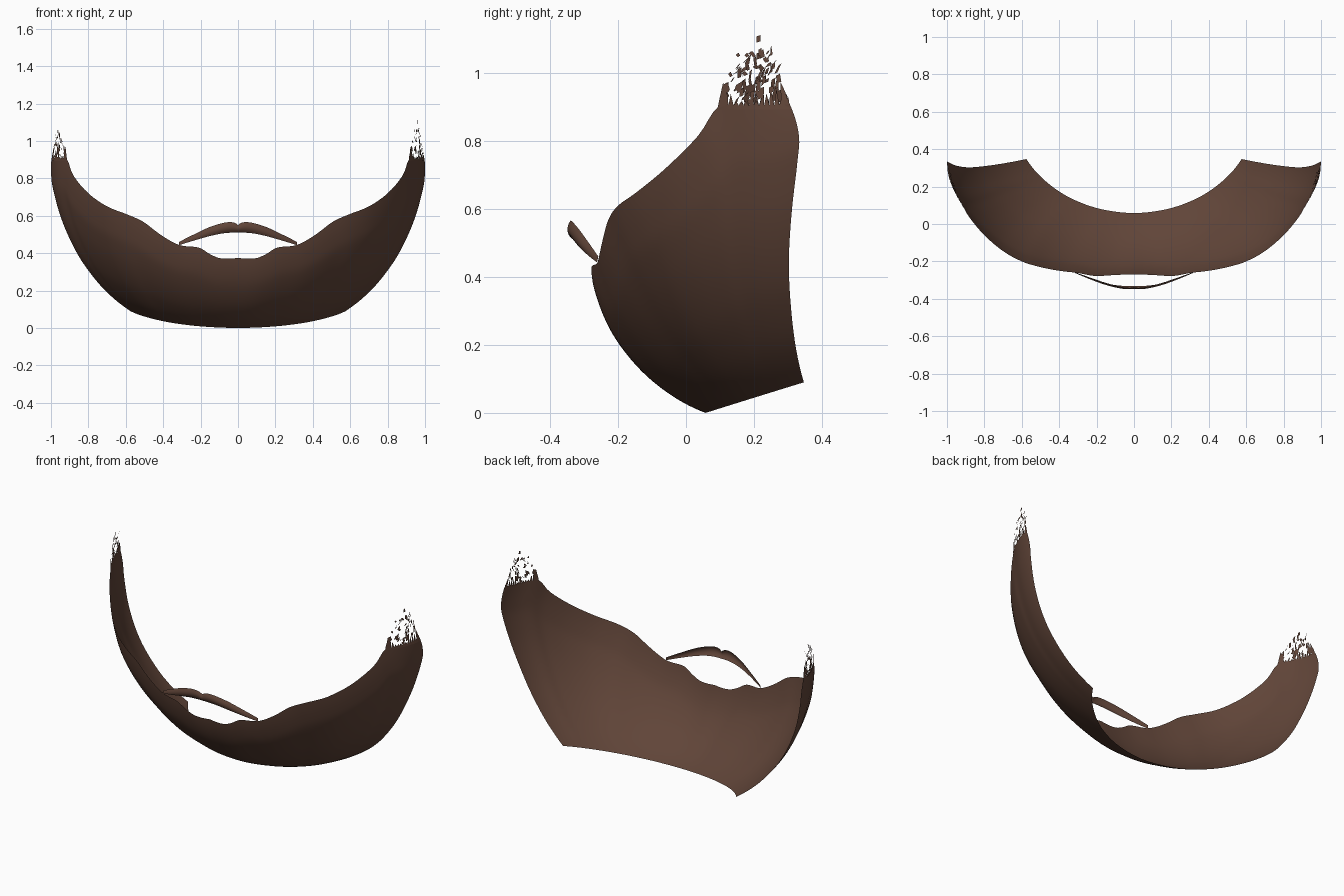
import bpy, bmesh, random
from mathutils import Vector

if "Cube" in bpy.data.objects:
    bpy.data.objects.remove(bpy.data.objects["Cube"])
random.seed(7)

brown = bpy.data.materials.new("dark brown hair")
brown.diffuse_color = (0.118, 0.059, 0.040, 1)
brown.use_nodes = True
brown.node_tree.nodes["Principled BSDF"].inputs["Base Color"].default_value = brown.diffuse_color


def spline(pts, t):
    """Catmull-Rom point through pts, t in 0..1."""
    p = [Vector(q) for q in pts]
    p = [3 * p[0] - 3 * p[1] + p[2]] + p + [3 * p[-1] - 3 * p[-2] + p[-3]]
    f = t * (len(pts) - 1)
    i = min(int(f), len(pts) - 2)
    f -= i
    a, b, c, d = p[i:i + 4]
    return 0.5 * (2 * b + (c - a) * f + (2 * a - 5 * b + 4 * c - d) * f * f
                  + (3 * b - a - 3 * c + d) * f ** 3)


def finish(name, bm, mirror):
    me = bpy.data.meshes.new(name)
    bm.to_mesh(me)
    bm.free()
    me.materials.append(brown)
    ob = bpy.data.objects.new(name, me)
    bpy.context.collection.objects.link(ob)
    for f in me.polygons:
        f.use_smooth = mirror
    if mirror:
        m = ob.modifiers.new("mirror", 'MIRROR')
        m.use_clip = True
    return ob


def sheet(name, point, nu, nv):
    """Grid surface from point(u, v), mirrored across x = 0."""
    bm = bmesh.new()
    g = [[bm.verts.new(point(i / nu, j / nv)) for j in range(nv + 1)]
         for i in range(nu + 1)]
    for i in range(nu):
        for j in range(nv):
            bm.faces.new([g[i][j], g[i + 1][j], g[i + 1][j + 1], g[i][j + 1]])
    for v in g[0]:
        v.co.x = 0
    bmesh.ops.remove_doubles(bm, verts=bm.verts, dist=1e-5)
    return finish(name, bm, True)


# Beard: boundary curves of the right half
bottom = [(0, .058, 0), (.19, .083, .008), (.355, .147, .028), (.485, .24, .057), (.575, .347, .09)]
top = [(0, -.27, .375), (.09, -.272, .372), (.15, -.276, .395), (.21, -.278, .43),
       (.30, -.262, .44), (.36, -.255, .465), (.43, -.245, .51), (.51, -.228, .57),
       (.60, -.20, .61), (.70, -.145, .65), (.80, -.06, .72), (.88, .035, .815),
       (.914, .095, .90), (.957, .17, .90), (.984, .24, .90), (.997, .305, .91)]
middle = [(0, .058, 0), (0, -.045, .053), (0, -.142, .135), (0, -.222, .245), (0, -.27, .375)]
back = [(.575, .347, .09), (.71, .322, .20), (.82, .307, .335), (.892, .303, .46),
        (.95, .312, .60), (.988, .328, .74), (.999, .332, .82), (.997, .305, .91)]
centre = Vector((0, .33, .9))


def coons(u, v, f):
    b, t, m, k = (f(spline(c, s)) for c, s in ((bottom, u), (top, u), (middle, v), (back, v)))
    c00, c10, c01, c11 = (f(Vector(c)) for c in (bottom[0], bottom[-1], top[0], top[-1]))
    return (b * (1 - v) + t * v + m * (1 - u) + k * u
            - (c00 * (1 - u) * (1 - v) + c10 * u * (1 - v) + c01 * (1 - u) * v + c11 * u * v))


def beard_point(u, v):
    # blend direction and radius separately to keep the round bulge
    d = coons(u, v, lambda p: (p - centre).normalized()).normalized()
    return centre + d * coons(u, v, lambda p: (p - centre).length)


sheet("beard", beard_point, 60, 32)

# Moustache: thin crescent with a dip in the middle
upper = [(0, -.337, .55), (.05, -.339, .566), (.14, -.318, .544), (.23, -.288, .503), (.315, -.258, .46)]
lower = [(0, -.332, .51), (.08, -.329, .506), (.16, -.315, .489), (.24, -.291, .466), (.315, -.262, .443)]


def moustache_point(u, v):
    p = spline(lower, u).lerp(spline(upper, u), v)
    p.y -= .05 * v * (1 - v) * (1 - u * u)
    return p


sheet("moustache", moustache_point, 24, 6)


# Sideburn tips: jagged teeth and loose flakes fading upward
def tip_point(y, z):
    s = min(max((y - .095) / .21, 0), 1)
    x = .914 + .083 * (1 - (1 - s) ** 1.7)
    return Vector((x - .16 * (z - .9) * s, y, z))


for side, name in ((1, "right_sideburn_tip"), (-1, "left_sideburn_tip")):
    bm = bmesh.new()
    rise = .15 if side > 0 else .12

    def flake(coords):
        vs = [tip_point(y, z) for y, z in coords]
        bm.faces.new([bm.verts.new((side * p.x, p.y, p.z)) for p in vs][::side])

    # teeth growing out of the edge
    n = 14
    for i in range(n):
        y, w = .095 + .21 * i / n, .21 / n
        h = random.uniform(.015, .06)
        flake([(y, .893), (y + w, .893), (y + w, .905), (y + w * random.uniform(.2, .9), .9 + h), (y, .905)])
    # spires at the front and back corners
    flake([(.092, .893), (.125, .91), (.118, .95), (.109, .972)])
    flake([(.28, .9), (.306, .9), (.292, .945), (.278, .975)])
    # loose flakes inside a tapering envelope
    for i in range(52):
        h = rise * random.random() ** 1.3
        lo, hi = .105 + .2 * h, .285 - .2 * h
        y, z = random.uniform(lo, hi), .905 + h
        w, t = random.uniform(.006, .013), random.uniform(.015, .042) * (1 - 2.5 * h)
        k = random.uniform(-.010, .012)
        flake([(y, z), (y + w, z + .005), (y + w + k, z + t), (y + k, z + t - .007)])
    # highest flakes
    z = 1.09 if side > 0 else 1.04
    flake([(.207, z), (.219, z + .004), (.219, z + .022), (.207, z + .018)])
    flake([(.248, z - .04), (.255, z - .035), (.25, z - .005)])
    finish(name, bm, False)
